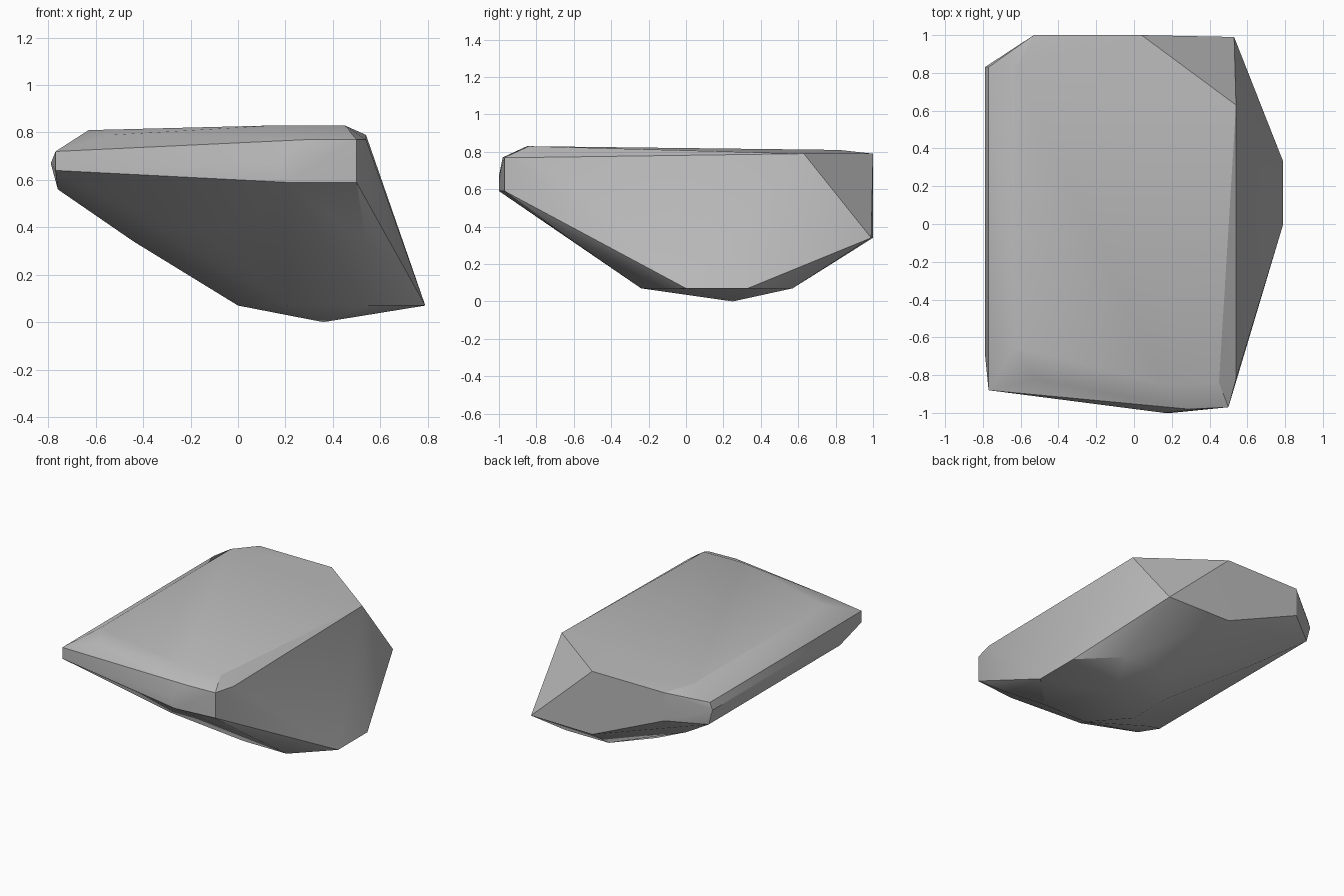
import bpy
import bmesh


def remove_default_cube():
    cube = bpy.data.objects.get("Cube")
    if cube:
        bpy.data.objects.remove(cube, do_unlink=True)


def make_material(name, colour):
    material = bpy.data.materials.new(name)
    material.use_nodes = True
    material.diffuse_color = colour
    shader = next(n for n in material.node_tree.nodes if n.type == "BSDF_PRINCIPLED")
    shader.inputs["Base Color"].default_value = colour
    shader.inputs["Roughness"].default_value = 0.9
    return material


def ring_at(height, outline):
    """Lift a flat outline to one height."""
    return [(x, y, height) for x, y in outline]


def hull_object(name, corners, material):
    """Wrap the corner points in a tight faceted skin."""
    bm = bmesh.new()
    for corner in corners:
        bm.verts.new(corner)
    result = bmesh.ops.convex_hull(bm, input=bm.verts[:])
    spare = {g for g in result["geom_interior"] + result["geom_unused"]
             if isinstance(g, bmesh.types.BMVert) and g.is_valid}
    bmesh.ops.delete(bm, geom=list(spare), context="VERTS")
    bmesh.ops.recalc_face_normals(bm, faces=bm.faces[:])
    mesh = bpy.data.meshes.new(name)
    bm.to_mesh(mesh)
    bm.free()
    mesh.materials.append(material)
    obj = bpy.data.objects.new(name, mesh)
    bpy.context.collection.objects.link(obj)
    return obj


remove_default_cube()
stone = make_material("grey stone", (0.5, 0.5, 0.5, 1.0))

# Blunt underside: lowest point and the small foot ring around it
foot = [(0.36, 0.25, 0)]
foot += ring_at(0.07, [(0, 0), (0, 0.33), (0.21, 0.57), (0.55, 0.57),
                       (0.79, 0.33), (0.79, 0), (0.55, -0.24), (0.21, -0.24)])

# Belly ring, flaring out towards the back and the overhang
belly = ring_at(0.34, [(-0.08, -0.63), (0.54, -0.63), (0.53, 0.99),
                       (0.04, 1), (-0.44, 0.62), (-0.44, -0.38)])

# Rim: lower and upper edges of the narrow side band
rim_low = ring_at(0.59, [(0.2, -1), (0.5, -0.97), (-0.53, 1)])
rim_low += ring_at(0.56, [(-0.76, 0.83), (-0.76, -0.65)])
rim_low += [(-0.77, -0.88, 0.64)]
rim_mid = ring_at(0.67, [(-0.79, 0.83), (-0.79, -0.68), (0.16, -1)])
rim_high = ring_at(0.77, [(0.5, -0.97), (0.29, -0.98), (0.54, -0.82)])
rim_high += [(-0.77, -0.88, 0.72), (-0.77, 0.83, 0.72)]

# Broad tabletop, with a chipped corner at the back
top = ring_at(0.79, [(0.54, 0.63), (0.04, 1), (-0.53, 1), (-0.53, -0.82)])
top += ring_at(0.81, [(-0.63, 0.82), (-0.63, -0.65)])
top += ring_at(0.83, [(0.45, -0.84), (0.16, -0.85)])

boulder = hull_object("boulder", foot + belly + rim_low + rim_mid + rim_high + top, stone)

# Soft worn facets with crisp main edges
bpy.ops.object.select_all(action="DESELECT")
boulder.select_set(True)
bpy.context.view_layer.objects.active = boulder
bpy.ops.object.shade_smooth_by_angle()
